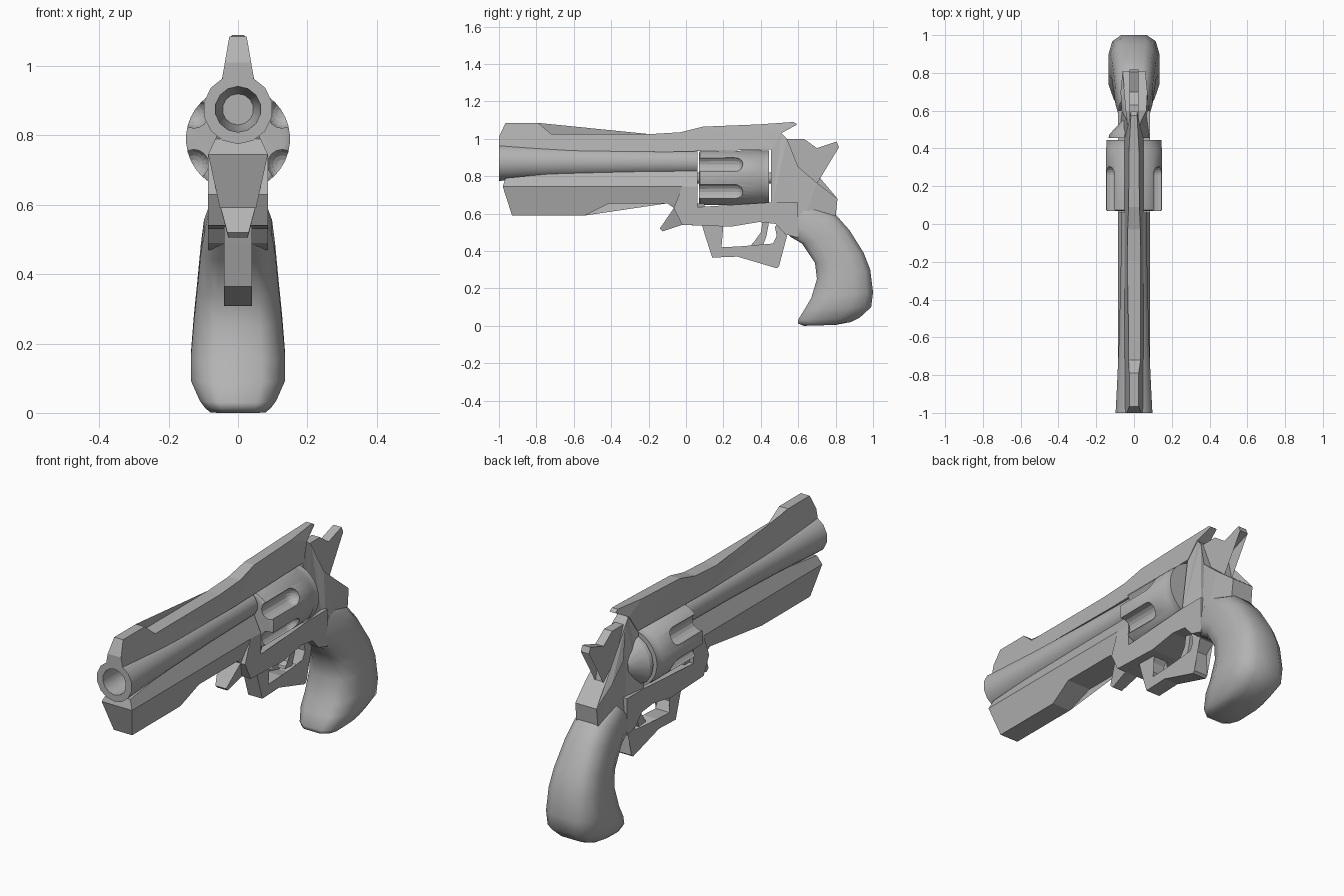
import bpy, bmesh, math
from mathutils import Matrix

if "Cube" in bpy.data.objects:
    bpy.data.objects.remove(bpy.data.objects["Cube"])

GREY = (0.45, 0.45, 0.45, 1)
metal = bpy.data.materials.new("plain_grey")
metal.use_nodes = True
metal.diffuse_color = GREY
metal.node_tree.nodes["Principled BSDF"].inputs["Base Color"].default_value = GREY


def finish(name, bm, smooth=0):
    bmesh.ops.recalc_face_normals(bm, faces=bm.faces[:])
    mesh = bpy.data.meshes.new(name)
    bm.to_mesh(mesh)
    bm.free()
    mesh.materials.append(metal)
    ob = bpy.data.objects.new(name, mesh)
    bpy.context.collection.objects.link(ob)
    if smooth:
        bpy.ops.object.select_all(action="DESELECT")
        ob.select_set(True)
        bpy.context.view_layer.objects.active = ob
        bpy.ops.object.shade_smooth_by_angle(angle=math.radians(smooth))
    return ob


def plate(name, outline, width):
    """Symmetric slab from a (y, z) outline; width is a half width or a rule."""
    rule = width if callable(width) else lambda y, z: width
    bm = bmesh.new()
    sides = [[bm.verts.new((s * rule(y, z), y, z)) for y, z in outline] for s in (-1, 1)]
    caps = [bm.faces.new(side) for side in sides]
    n = len(outline)
    for i in range(n):
        j = (i + 1) % n
        bm.faces.new((sides[0][i], sides[0][j], sides[1][j], sides[1][i]))
    bmesh.ops.triangulate(bm, faces=caps)
    return finish(name, bm)


def slope(z0, w0, z1, w1):
    """Half width that changes evenly between two heights."""
    def rule(y, z):
        t = min(1, max(0, (z - z0) / (z1 - z0)))
        return w0 + (w1 - w0) * t
    return rule


def loft(name, rings, smooth, caps=True):
    bm = bmesh.new()
    loops = [[bm.verts.new(p) for p in ring] for ring in rings]
    n = len(loops[0])
    for a, b in zip(loops, loops[1:]):
        for i in range(n):
            j = (i + 1) % n
            bm.faces.new((a[i], a[j], b[j], b[i]))
    if caps:
        bm.faces.new(loops[0])
        bm.faces.new(loops[-1])
    return finish(name, bm, smooth)


def lathe(name, profile, height, sides, smooth=35):
    """Turn (y, radius) points round an axis along y."""
    turn = [2 * math.pi * (i + 0.5) / sides for i in range(sides)]
    rings = [[(r * math.cos(a), y, height + r * math.sin(a)) for a in turn] for y, r in profile]
    return loft(name, rings, smooth)


# Barrel with open bore
lathe("barrel", [(-.72, .045), (-.8, .06), (-1, .066), (-1, .1), (-.85, .092), (-.65, .083),
                 (-.3, .073), (.062, .068)], .875, 14)

# Top rib with the front sight and rear sight
plate("top_rib", [(-.98, .94), (-1, .965), (-1, 1.01), (-.965, 1.085), (-.79, 1.085),
                  (-.72, 1.025), (-.195, 1.025), (-.03, 1.035), (.09, 1.065), (.39, 1.077),
                  (.575, 1.09), (.595, 1.077), (.51, 1.03), (.46, .943), (-.1, .93)],
      lambda y, z: slope(.94, .05, 1.085, .025)(y, z) * (.65 if y > .55 else 1))

# Lug under the barrel
plate("lug_shoulder", [(-.98, .745), (-.965, .79), (-.7, .815), (.062, .84), (.062, .745)],
      slope(.745, .086, .84, .042))
plate("barrel_lug", [(-.98, .745), (-.93, .59), (-.54, .59), (-.41, .655), (-.1, .655),
                     (-.065, .63), (.062, .62), (.062, .745)], slope(.59, .052, .745, .086))
plate("lug_spur", [(-.1, .655), (-.065, .63), (-.14, .52), (-.125, .505), (-.02, .54),
                   (.1, .535), (.1, .655)], slope(.51, .028, .655, .067))

# Frame below and behind the drum
plate("lower_frame", [(-.065, .63), (-.02, .54), (.24, .53), (.39, .555), (.48, .545),
                      (.53, .49), (.6, .47), (.6, .66), (.455, .66), (.455, .635),
                      (.062, .635), (.062, .745), (-.02, .745)], .086)
plate("rear_frame", [(.455, .62), (.455, .943), (.51, 1.03), (.54, 1.0), (.6, .85),
                     (.7, .765), (.81, .68), (.8, .59), (.6, .47)],
      lambda y, z: min(slope(.75, .086, 1.03, .03)(y, z), .086 - .1 * max(0, y - .55)))

# Recoil shield on the right-hand side only
arc = [math.pi / 2 + math.pi * i / 8 for i in range(9)]
loft("recoil_shield", [[(r * math.cos(a), y, .79 + r * math.sin(a)) for a in arc]
                       for y, r in ((.456, .135), (.475, .13), (.55, .06))], 25)

# Drum with six rounded flutes
drum = lathe("drum", [(.07, .142), (.075, .15), (.4, .15), (.405, .147), (.445, .147)], .79, 36)
bm = bmesh.new()
for k in range(6):
    a = math.radians(30 + 60 * k)
    made = bmesh.ops.create_uvsphere(bm, u_segments=16, v_segments=10, radius=.044)["verts"]
    for v in made:
        v.co.z += .26 if v.co.z > -.001 else -.05
    place = Matrix.Translation((.147 * math.cos(a), 0, .79 + .147 * math.sin(a)))
    bmesh.ops.transform(bm, verts=made, matrix=place @ Matrix.Rotation(-math.pi / 2, 4, "X"))
cutter = finish("flute_cutter", bm)
cutter.hide_render = True
cut = drum.modifiers.new("flutes", "BOOLEAN")
cut.operation = "DIFFERENCE"
cut.object = cutter
cut.solver = "EXACT"
bpy.context.view_layer.update()
fluted = bpy.data.meshes.new_from_object(drum.evaluated_get(bpy.context.evaluated_depsgraph_get()))
drum.modifiers.clear()
drum.data = fluted
bpy.data.objects.remove(cutter)
lathe("drum_axle", [(.05, .03), (.47, .03)], .79, 12)

# Trigger guard and trigger
plate("trigger_guard", [(.085, .54), (.1, .49), (.14, .365), (.275, .37), (.485, .308), (.497, .318),
                        (.49, .435), (.54, .48), (.5, .55), (.475, .53), (.485, .48), (.465, .44),
                        (.45, .415), (.39, .4), (.29, .425), (.19, .42), (.165, .465),
                        (.175, .51), (.2, .54)], .04)
plate("trigger", [(.41, .56), (.445, .56), (.43, .48), (.41, .425), (.35, .43), (.355, .442),
                  (.385, .455), (.4, .5)], .02)

# Hammer
plate("hammer", [(.53, .9), (.53, 1.0), (.63, 1.0), (.7, .95), (.805, .985), (.818, .955),
                 (.69, .905), (.675, .865), (.7, .76), (.6, .78)], .023)

# Grip: rings given by front point, back point and half width
section = [(0, .5), (.08, .8), (.3, 1), (.68, 1), (.9, .85), (1, .5)]
section += [(t, -w) for t, w in reversed(section)]
spans = [((.53, .51), (.665, .65), .08), ((.56, .475), (.8, .595), .098),
         ((.62, .44), (.875, .51), .107), ((.69, .335), (.95, .39), .118),
         ((.7, .25), (.985, .3), .127), ((.67, .15), (1, .18), .136),
         ((.635, .09), (.99, .1), .136), ((.598, .03), (.93, .045), .11),
         ((.6, .012), (.88, .02), .095), ((.63, 0), (.8, .005), .08)]
loft("grip", [[(w * s, f[0] + (b[0] - f[0]) * t, f[1] + (b[1] - f[1]) * t) for t, s in section]
              for f, b, w in spans], 50)
